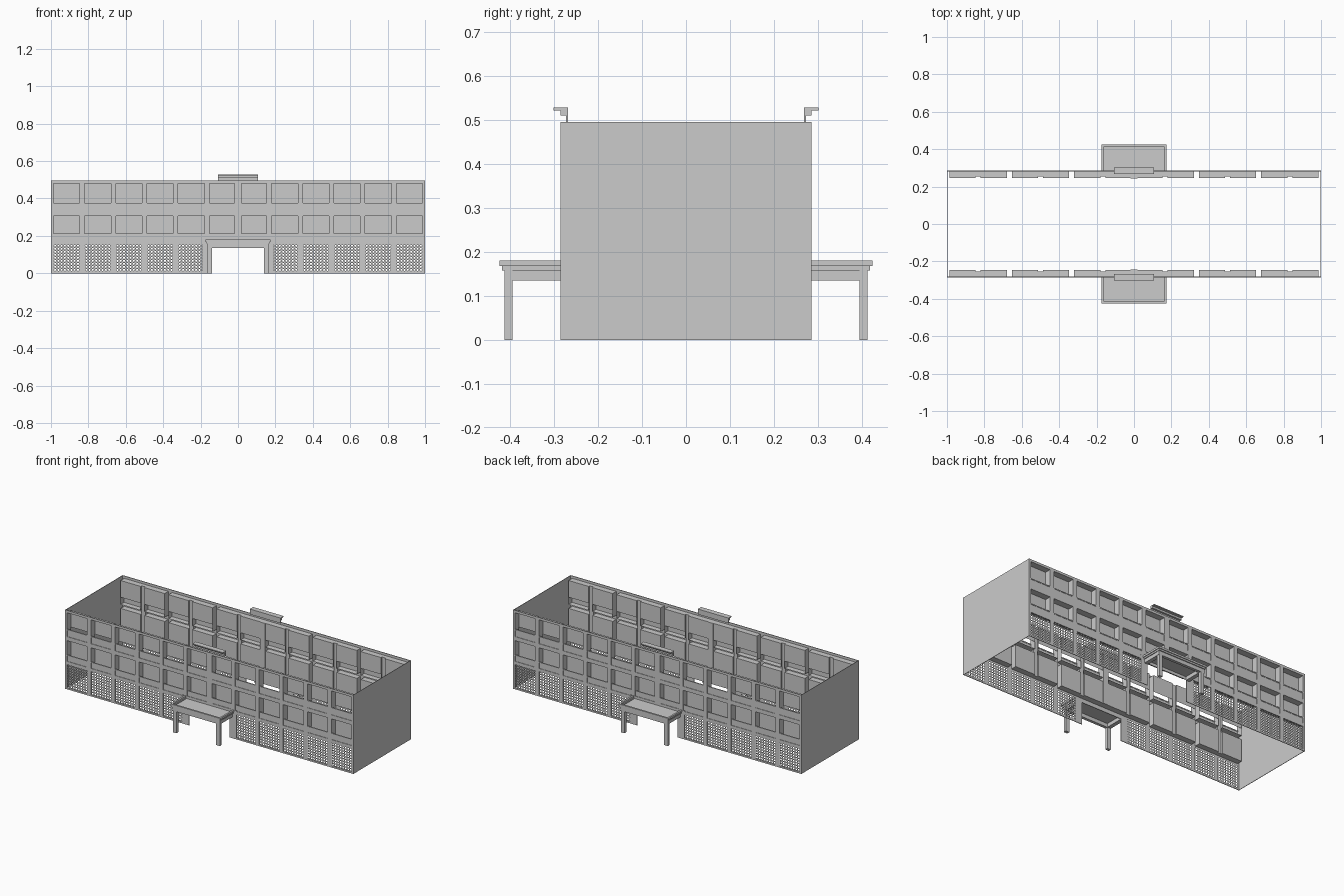
import bpy, bmesh, math

if "Cube" in bpy.data.objects:
    bpy.data.objects.remove(bpy.data.objects["Cube"])

def finish(name, bm, mirror_y=True):
    me = bpy.data.meshes.new(name)
    bm.to_mesh(me)
    bm.free()
    ob = bpy.data.objects.new(name, me)
    bpy.context.collection.objects.link(ob)
    if mirror_y:                       # front half is copied to the back
        m = ob.modifiers.new("mirror", 'MIRROR')
        m.use_axis = (False, True, False)
        m.use_mirror_merge = False
    return ob

def box(bm, x0, x1, y0, y1, z0, z1):
    v = [bm.verts.new((x, y, z)) for x in (x0, x1) for y in (y0, y1) for z in (z0, z1)]
    for f in ((0, 1, 3, 2), (4, 6, 7, 5), (0, 4, 5, 1), (2, 3, 7, 6), (0, 2, 6, 4), (1, 5, 7, 3)):
        bm.faces.new([v[i] for i in f])

def quad(bm, *pts):
    bm.faces.new([bm.verts.new(p) for p in pts])

BAY = 1 / 6
OUT, FR, IN = -0.285, -0.281, -0.245    # facade face, frame back, recessed panel
HW = 0.0135                             # half width of a column

# End walls
bm = bmesh.new()
for s in (-1, 1):
    box(bm, min(s, s * .997), max(s, s * .997), OUT, -OUT, 0, .495)
finish("end_walls", bm, False)

# Facade columns
bm = bmesh.new()
for k in range(-6, 7):
    x = k * BAY
    z0 = .165 if k == 0 else 0
    box(bm, max(x - HW, -1), min(x + HW, 1), OUT, FR, z0, .495)
for s in (-1, 1):                       # door jambs
    box(bm, min(s * .14, s * .19), max(s * .14, s * .19), OUT, FR, 0, .165)
finish("facade_columns", bm)

# Horizontal bands
bm = bmesh.new()
for z0, z1 in ((.305, .33), (.48, .495), (.155, .175)):
    box(bm, -1, 1, OUT, FR, z0, z1)
box(bm, -.19, .19, OUT, FR, .14, .18)
for s in (-1, 1):
    box(bm, min(s * .19, s), max(s * .19, s), OUT, FR, 0, .01)
finish("facade_bands", bm)

# Recessed bays: back panel, sides, soffit and floor
bm = bmesh.new()
for k in range(-6, 6):
    a, b = k * BAY + HW, (k + 1) * BAY - HW
    for z0, z1, zp in ((.165, .305, .165), (.33, .48, .375)):
        quad(bm, (a, IN, zp), (b, IN, zp), (b, IN, z1), (a, IN, z1))
        for x in (a, b):
            quad(bm, (x, IN, z0), (x, FR, z0), (x, FR, z1), (x, IN, z1))
        for z in (z0, z1):
            quad(bm, (a, IN, z), (b, IN, z), (b, FR, z), (a, FR, z))
finish("recessed_bays", bm)

# Parapets across the bays
bm = bmesh.new()
for k in range(-6, 6):
    a, b = k * BAY + HW, (k + 1) * BAY - HW
    for z0, z1 in ((.175, .214), (.33, .375)):
        box(bm, a, b, -.282, -.279, z0, z1)
        box(bm, a, b, -.284, -.277, z1 - .006, z1)
finish("balcony_parapets", bm)

# Piers behind alternate columns, and the deep centre pier
bm = bmesh.new()
for k in (-5, -3, -1, 1, 3, 5):
    box(bm, k * BAY - HW, k * BAY + HW, FR, -.255, .165, .48)
box(bm, -.018, .018, OUT, -.243, .165, .48)
finish("piers", bm)

# Perforated ground floor screens
bm = bmesh.new()
NX, NZ = 8, 9
for k in (-6, -5, -4, -3, -2, 1, 2, 3, 4, 5):
    a, b = k * BAY + HW, (k + 1) * BAY - HW
    dx, dz = (b - a) / NX, .145 / NZ
    for i in range(NX):
        for j in range(NZ):
            cx, cz = a + (i + .5) * dx, .01 + (j + .5) * dz
            ring = []
            for t in range(8):
                c, s = math.cos(t * math.pi / 4), math.sin(t * math.pi / 4)
                m = max(abs(c), abs(s))
                ring.append((bm.verts.new((cx + c / m * dx / 2, -.28, cz + s / m * dz / 2)),
                             bm.verts.new((cx + c * dx * .33, -.28, cz + s * dz * .33))))
            for t in range(8):
                p, q = ring[t], ring[(t + 1) % 8]
                bm.faces.new((p[0], q[0], q[1], p[1]))
bmesh.ops.remove_doubles(bm, verts=bm.verts, dist=1e-5)
finish("perforated_screens", bm)

# Entrance canopy: tray, rim, beams and posts
bm = bmesh.new()
box(bm, -.165, .165, -.415, OUT, .158, .164)
box(bm, -.173, .173, -.424, -.413, .168, .18)
box(bm, -.168, .168, -.419, -.408, .158, .168)
box(bm, -.165, .165, -.413, -.395, .135, .158)
for s in (-1, 1):
    for x0, x1, y0, y1, z0, z1 in ((.162, .173, -.413, OUT, .168, .18),
                                   (.157, .168, -.408, OUT, .158, .168),
                                   (.138, .163, -.395, OUT, .135, .158),
                                   (.138, .163, -.413, -.395, 0, .135)):
        box(bm, min(s * x0, s * x1), max(s * x0, s * x1), y0, y1, z0, z1)
finish("entrance_canopy", bm)

# Stepped cornice above the entrance
bm = bmesh.new()
prof = [(-.268, .495), (-.273, .495), (-.273, .51), (-.285, .51), (-.285, .522),
        (-.301, .522), (-.301, .528), (-.268, .528)]
ends = [[bm.verts.new((x, y, z)) for y, z in prof] for x in (-.106, .106)]
bm.faces.new(ends[0])
bm.faces.new(ends[1][::-1])
for i in range(8):
    j = (i + 1) % 8
    bm.faces.new((ends[0][j], ends[0][i], ends[1][i], ends[1][j]))
finish("roof_cornice", bm)
